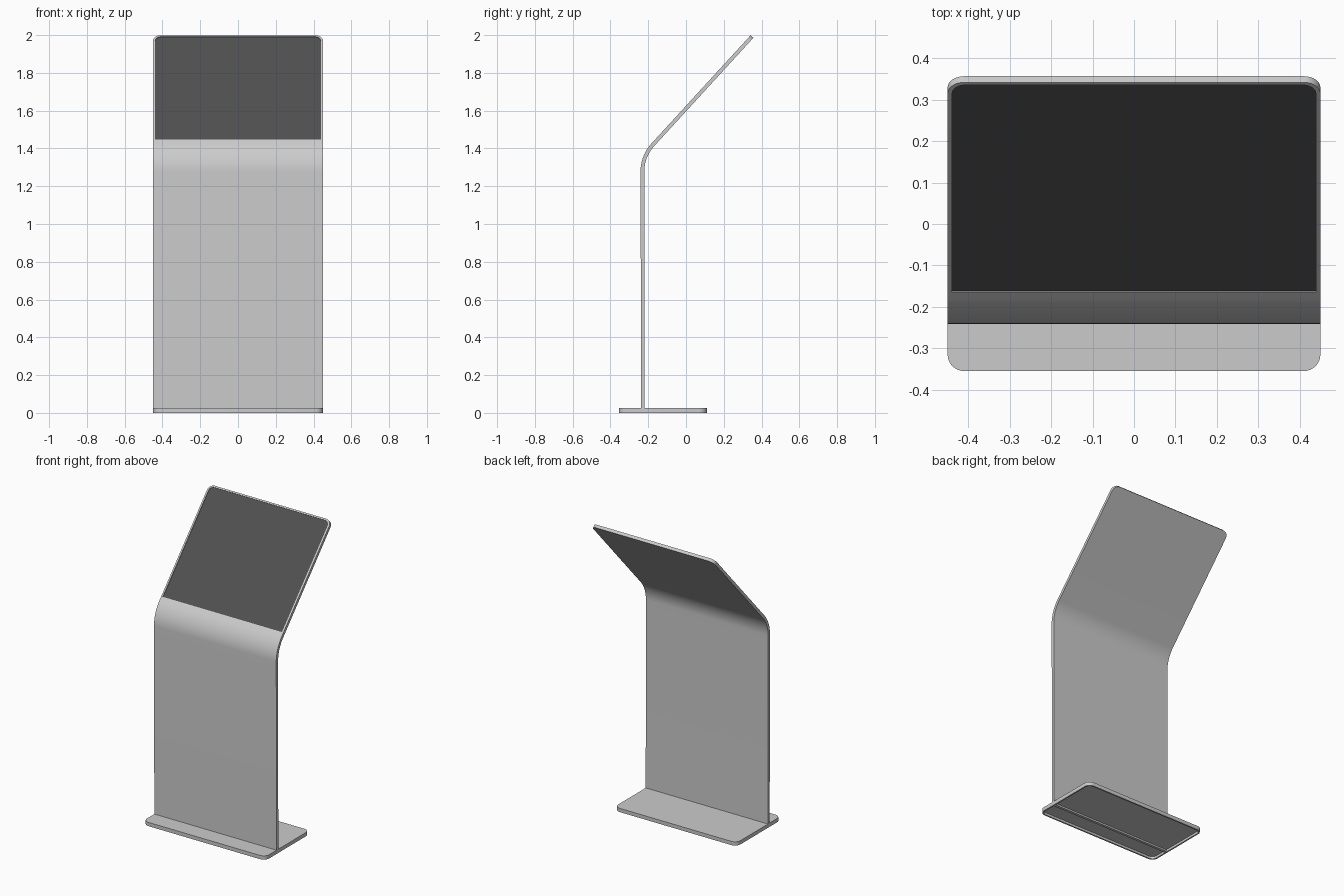
import bpy, bmesh, math
from mathutils import Matrix, Vector

if "Cube" in bpy.data.objects:
    bpy.data.objects.remove(bpy.data.objects["Cube"])

HALF_W = 0.45
TILT = math.radians(47.5)          # slope of the display above horizontal
TIP = Vector((0, 0.342, 1.999))    # top front edge of the display
THICK = 0.02
tilted = Matrix.Translation(TIP) @ Matrix.Rotation(TILT, 4, 'X')


def finish(name, bm, matrix=None):
    if matrix:
        bmesh.ops.transform(bm, matrix=matrix, verts=bm.verts)
    bmesh.ops.recalc_face_normals(bm, faces=bm.faces)
    mesh = bpy.data.meshes.new(name)
    bm.to_mesh(mesh)
    bm.free()
    ob = bpy.data.objects.new(name, mesh)
    bpy.context.collection.objects.link(ob)
    return ob


def slab(name, hx, y0, y1, z0, z1, radius, back_only=False, matrix=None):
    """Box with rounded vertical edges (optionally only at the +y end)."""
    bm = bmesh.new()
    bmesh.ops.create_cube(bm, size=1)
    for v in bm.verts:
        v.co = (math.copysign(hx, v.co.x), y1 if v.co.y > 0 else y0, z1 if v.co.z > 0 else z0)
    edges = [e for e in bm.edges
             if abs(e.verts[0].co.z - e.verts[1].co.z) > 1e-5
             and (not back_only or e.verts[0].co.y == max(e.verts[0].co.y, y1 - 1e-5))]
    bmesh.ops.bevel(bm, geom=edges, offset=radius, segments=8, profile=0.5, affect='EDGES')
    return finish(name, bm, matrix)


def cut(ob, cutter):
    mod = ob.modifiers.new("cut", 'BOOLEAN')
    mod.operation = 'DIFFERENCE'
    mod.solver = 'EXACT'
    mod.object = cutter
    cutter.hide_render = True
    cutter.hide_set(True)


def smooth(ob):
    bpy.ops.object.select_all(action='DESELECT')
    ob.select_set(True)
    bpy.context.view_layer.objects.active = ob
    bpy.ops.object.shade_smooth_by_angle(angle=math.radians(30))


# Base plate, hollow underneath
base = slab("base_plate", HALF_W, -0.355, 0.11, 0, 0.025, 0.04)
cut(base, slab("base_hollow_cutter", HALF_W - 0.01, -0.345, 0.10, -0.01, 0.015, 0.03))

# Bent sheet: upright, curved bend and sloping display back
R, bend = 0.222, math.pi / 2 - TILT
front_y = -0.241
corner_z = TIP.z - (TIP.y - front_y) * math.tan(TILT)
centre = (front_y + R, corner_z - R * math.tan(bend / 2))


def side_line(r, tip_depth, foot_y):
    pts = [(foot_y, 0.004)]
    for i in range(13):
        a = bend * i / 12
        pts.append((centre[0] - r * math.cos(a), centre[1] + r * math.sin(a)))
    end = tilted @ Vector((0, 0, -tip_depth))
    return pts + [(end.y, end.z)]


outline = side_line(R, 0, -0.237) + side_line(R - THICK, THICK, -0.219)[::-1]
bm = bmesh.new()
face = bm.faces.new([bm.verts.new((-HALF_W, y, z)) for y, z in outline])
ext = bmesh.ops.extrude_face_region(bm, geom=[face])
bmesh.ops.translate(bm, vec=(2 * HALF_W, 0, 0),
                    verts=[g for g in ext["geom"] if isinstance(g, bmesh.types.BMVert)])
tip_edges = [e for e in bm.edges
             if all(v.co.z > 1.97 for v in e.verts)
             and abs(e.verts[0].co.x - e.verts[1].co.x) < 1e-5]
bmesh.ops.bevel(bm, geom=tip_edges, offset=0.04, segments=8, profile=0.5, affect='EDGES')
panel = finish("bent_panel", bm)

# Dark screen set slightly into the sloping face
area = (HALF_W - 0.011, -0.75, -0.010)
cut(panel, slab("screen_recess_cutter", *area, -0.010, 0.01, 0.03, True, tilted))
screen = slab("screen", *area, -0.011, -0.004, 0.03, True, tilted)
dark = bpy.data.materials.new("dark_glass")
dark.diffuse_color = (0.08, 0.08, 0.08, 1)
dark.use_nodes = True
dark.node_tree.nodes["Principled BSDF"].inputs["Base Color"].default_value = dark.diffuse_color
screen.data.materials.append(dark)

for ob in (base, panel, screen):
    smooth(ob)
